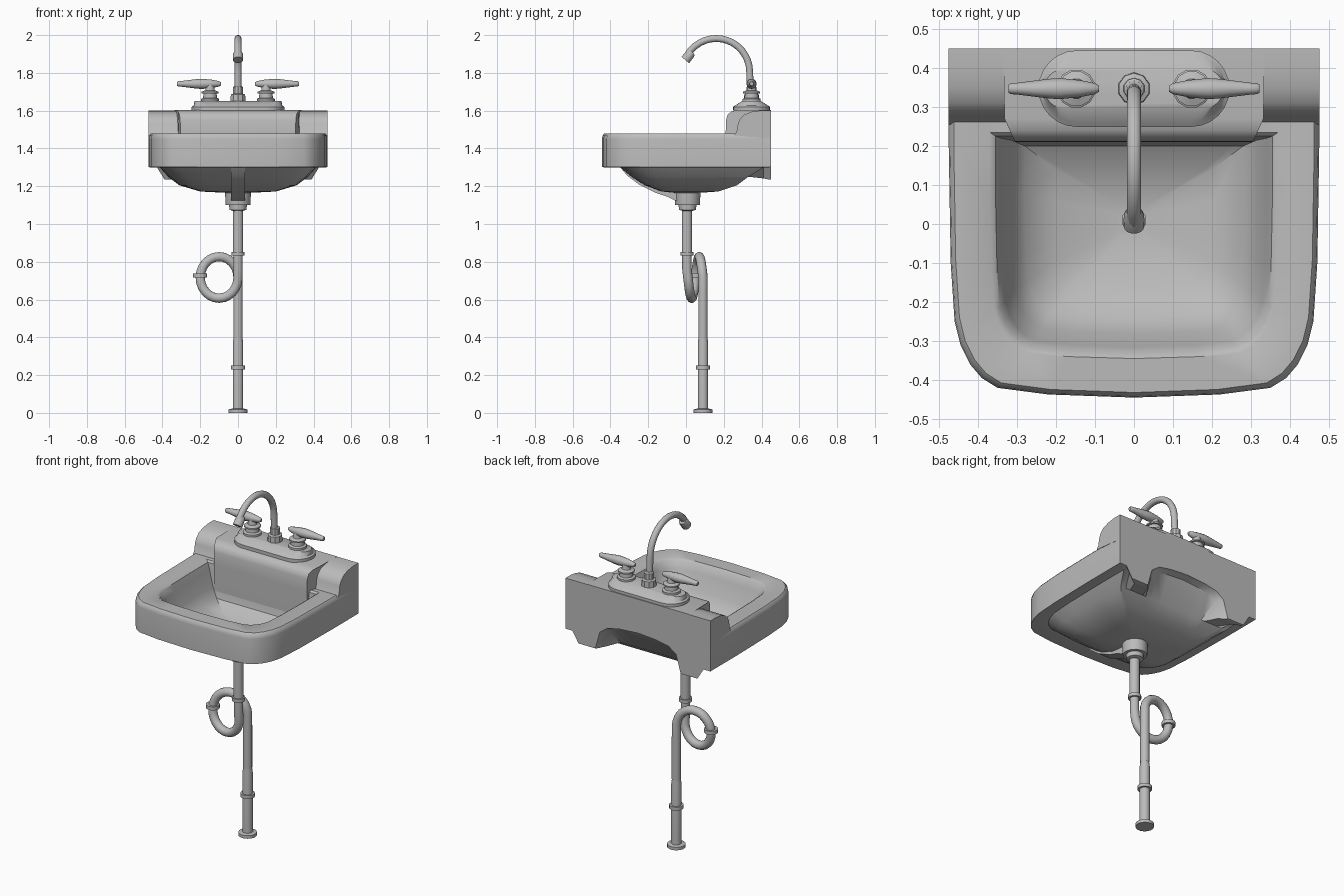
import bpy, bmesh
from math import sin, cos, pi, radians
from mathutils import Vector

cube = bpy.data.objects.get("Cube")
if cube:
    bpy.data.objects.remove(cube, do_unlink=True)

GREY = (0.5, 0.5, 0.5, 1)
mat = bpy.data.materials.new("plain_grey")
mat.use_nodes = True
mat.diffuse_color = GREY
bsdf = mat.node_tree.nodes["Principled BSDF"]
bsdf.inputs["Base Color"].default_value = GREY
bsdf.inputs["Roughness"].default_value = 0.5
parts = []


def loft(name, rings):
    """Skin a list of equal closed rings and cap both ends."""
    bm = bmesh.new()
    loops = [[bm.verts.new(p) for p in ring] for ring in rings]
    n = len(loops[0])
    for a, b in zip(loops, loops[1:]):
        for i in range(n):
            j = (i + 1) % n
            bm.faces.new((a[i], a[j], b[j], b[i]))
    bm.faces.new(loops[0][::-1])
    bm.faces.new(loops[-1])
    bmesh.ops.recalc_face_normals(bm, faces=bm.faces)
    mesh = bpy.data.meshes.new(name)
    bm.to_mesh(mesh)
    bm.free()
    mesh.materials.append(mat)
    ob = bpy.data.objects.new(name, mesh)
    bpy.context.collection.objects.link(ob)
    parts.append(ob)
    return ob


def lathe(name, x, y, profile, sides=16):
    """Turned part about a vertical axis; profile is (radius, z)."""
    angles = [2 * pi * (i + 0.5) / sides for i in range(sides)]
    return loft(name, [[(x + r * cos(a), y + r * sin(a), z) for a in angles]
                       for r, z in profile])


def tube(name, path, radii, ref, sides=14):
    """Round tube along a path; radii is one number or one per point."""
    path = [Vector(p) for p in path]
    if not isinstance(radii, list):
        radii = [radii] * len(path)
    rings = []
    for i, p in enumerate(path):
        t = (path[min(i + 1, len(path) - 1)] - path[max(i - 1, 0)]).normalized()
        u = (Vector(ref) - t * t.dot(Vector(ref))).normalized()
        v = t.cross(u)
        rings.append([p + radii[i] * (u * cos(2 * pi * k / sides) + v * sin(2 * pi * k / sides))
                      for k in range(sides)])
    return loft(name, rings)


def extrude_x(name, profile, half):
    """Side profile of (y, z) extruded across x; half(y) is the half width."""
    return loft(name, [[(s * half(y), y, z) for y, z in profile] for s in (-1, 1)])


# Basin: one outline scaled into rings, from underside to rim to drain
BACK, FRONT, SIDE = 0.45, -0.445, 0.475
half = [(0, BACK), (0.12, BACK), (0.2, BACK), (0.25, BACK), (0.28, BACK), (0.39, BACK),
        (0.43, BACK), (SIDE, BACK), (SIDE, 0.2), (0.47, -0.1), (0.46, -0.25), (0.445, -0.31),
        (0.42, -0.36), (0.39, -0.395), (0.35, -0.42), (0.22, -0.437), (0, FRONT)]
outline = half + [(-x, y) for x, y in half[-2:0:-1]]


def back_edge(x):
    """Arch between two hanging lobes along the lower back edge."""
    x = abs(x)
    if x > 0.42:
        return 0
    if x > 0.26:
        return -0.065
    return 0.04 if x > 0.22 else 0.1 - 0.6 * x * x


def ring(hx, y0, y1, z, arch=0):
    pts = []
    for x, y in outline:
        k = (y - FRONT) / (BACK - FRONT)
        lift = arch * back_edge(x) if y == BACK else 0
        pts.append((x * hx / SIDE, y0 + k * (y1 - y0), z + lift))
    return pts


loft("basin", [
    ring(0.06, -0.06, 0.07, 1.165),
    ring(0.2, -0.13, 0.17, 1.172),
    ring(0.31, -0.22, 0.27, 1.205),
    ring(0.37, -0.29, 0.33, 1.25),
    ring(0.415, -0.35, 0.41, 1.3, 0.9),
    ring(0.465, -0.435, 0.44, 1.3, 1),
    ring(SIDE, FRONT, BACK, 1.302, 1),
    ring(SIDE, FRONT, BACK, 1.45),
    ring(0.472, -0.442, BACK, 1.468),
    ring(0.462, -0.432, BACK, 1.48),
    ring(0.37, -0.345, 0.235, 1.48),
    ring(0.355, -0.332, 0.225, 1.47),
    ring(0.34, -0.315, 0.22, 1.43),
    ring(0.315, -0.28, 0.215, 1.34),
    ring(0.28, -0.24, 0.2, 1.285),
    ring(0.2, -0.16, 0.14, 1.245),
    ring(0.04, -0.03, 0.05, 1.22)])

# Raised back: centre ledge and the lower-fronted shoulders beside it
extrude_x("back_ledge",
          [(0.21, 1.31), (0.21, 1.48), (0.212, 1.55), (0.22, 1.578), (0.24, 1.596),
           (0.27, 1.603), (BACK, 1.603), (BACK, 1.43), (0.3, 1.31)],
          lambda y: min(0.335, 0.305 + (y - 0.21) * 0.45))
extrude_x("back_shoulders",
          [(0.255, 1.47), (0.268, 1.49), (0.275, 1.53), (0.285, 1.555), (0.31, 1.58),
           (0.35, 1.595), (0.4, 1.602), (BACK, 1.602), (BACK, 1.45)],
          lambda y: SIDE)

# Underside rib and drain fittings
extrude_x("front_rib",
          [(-0.35, 1.302), (-0.31, 1.255), (-0.25, 1.21), (-0.16, 1.165), (-0.1, 1.145),
           (-0.06, 1.125), (0, 1.125), (0, 1.2), (-0.2, 1.22), (-0.3, 1.302)],
          lambda y: 0.038)
lathe("drain_collar", 0, 0.008, [(0.07, 1.19), (0.068, 1.11), (0.066, 1.1),
                                 (0.048, 1.1), (0.046, 1.075), (0.03, 1.07)])
lathe("drain_plug", 0, 0.01, [(0.032, 1.215), (0.032, 1.226), (0.02, 1.23)], 8)

# Waste pipe: straight drop, looping trap, long standpipe
trap = [(0, 0.005, 1.08), (0, 0.005, 0.85), (0, 0.005, 0.76)]
for i in range(25):
    a = 2 * pi * i / 24
    trap.append((-0.1 + 0.1 * cos(a), 0.01 + 0.08 * i / 24, 0.717 - 0.11 * sin(a)))
trap += [(0, 0.09, 0.65), (0, 0.09, 0.4)]
# The loop's last stretch leans back so that it meets the standpipe
tube("trap_pipe", trap, 0.025, (0, 1, 0))
lathe("upper_pipe", 0, 0.005, [(0.028, 1.08), (0.028, 0.84)])
lathe("trap_top_ring", 0, 0.005, [(0.036, 0.852), (0.036, 0.832)])
tube("trap_side_ring", [(-0.2, 0.05, 0.717), (-0.2, 0.05, 0.738)], 0.038, (0, 1, 0))
lathe("standpipe", 0, 0.09, [(0.024, 0.72), (0.024, 0.4), (0.028, 0.37), (0.028, 0.01)])
lathe("standpipe_ring", 0, 0.09, [(0.039, 0.25), (0.039, 0.23)])
lathe("floor_flange", 0, 0.09, [(0.035, 0.022), (0.05, 0.018), (0.05, 0)])


# Tap deck: stadium plate with a sloping skirt
def stadium(hx, r, z, y=0.347):
    pts = []
    for s, start in ((1, -pi / 2), (-1, pi / 2)):
        for i in range(13):
            a = start + pi * i / 12
            pts.append((s * (hx - r) + r * cos(a), y + r * sin(a), z))
    return pts


loft("tap_deck", [stadium(0.245, 0.098, 1.6), stadium(0.245, 0.098, 1.62),
                  stadium(0.235, 0.088, 1.627), stadium(0.23, 0.05, 1.65)])

# Handles, mirrored left and right
TAP_Y = 0.347
for side, s in (("left", 1), ("right", -1)):
    lathe(side + "_handle_base", s * 0.148, TAP_Y,
          [(0.05, 1.635), (0.05, 1.662), (0.038, 1.668), (0.036, 1.69),
           (0.046, 1.692), (0.046, 1.7), (0.026, 1.708), (0.022, 1.735)], 12)
    lever = [(0.09, 0.008), (0.1, 0.014), (0.14, 0.022), (0.19, 0.027), (0.22, 0.025),
             (0.3, 0.015), (0.316, 0.014), (0.322, 0.01)]
    tube(side + "_lever", [(s * x, TAP_Y, 1.742) for x, r in lever],
         [r for x, r in lever], (0, 1, 0), 12)

# Swan-neck spout
lathe("spout_base", 0, TAP_Y, [(0.042, 1.64), (0.04, 1.685), (0.028, 1.69),
                               (0.027, 1.725), (0.02, 1.73)], 10)
arc = [(0, 0.16 + 0.177 * cos(radians(a)), 1.805 + 0.177 * sin(radians(a)))
       for a in range(0, 151, 10)]
tube("spout", [(0, 0.343, 1.68)] + arc, 0.0185, (1, 0, 0))
tube("spout_nozzle", [(0, 0.034, 1.91), (0, 0.022, 1.9), (0, -0.004, 1.868)],
     [0.02, 0.026, 0.027], (1, 0, 0))

# Smooth shading with sharp edges kept
bpy.ops.object.select_all(action="DESELECT")
for ob in parts:
    ob.select_set(True)
bpy.context.view_layer.objects.active = parts[0]
bpy.ops.object.shade_smooth_by_angle(angle=radians(35))
